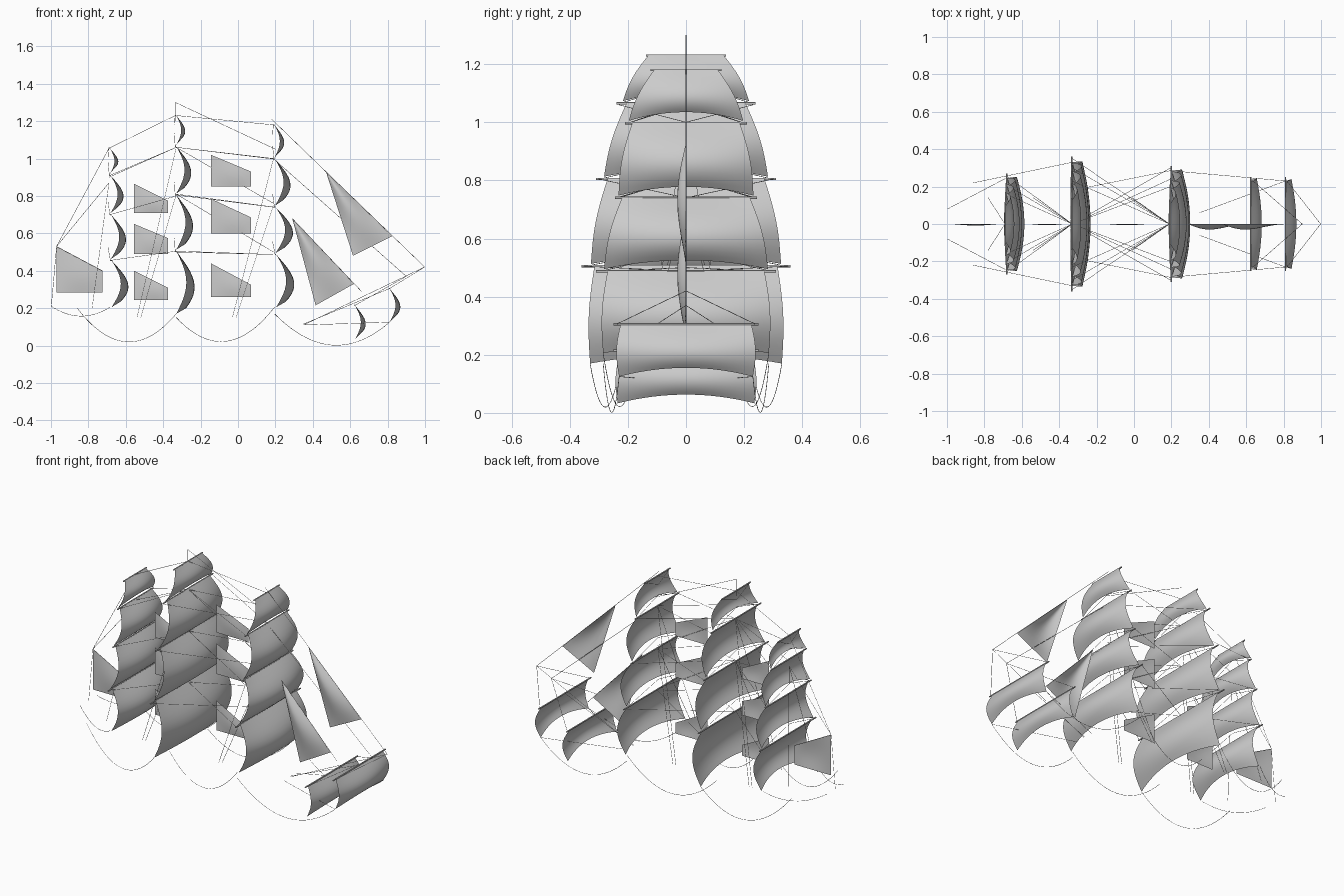
import bpy, math
from mathutils import Vector

if "Cube" in bpy.data.objects:
    bpy.data.objects.remove(bpy.data.objects["Cube"])


def grid_object(name, fn, nu, nv):
    vs = [fn(i / nu, j / nv) for j in range(nv + 1) for i in range(nu + 1)]
    w = nu + 1
    fs = [(j * w + i, j * w + i + 1, (j + 1) * w + i + 1, (j + 1) * w + i)
          for j in range(nv) for i in range(nu)]
    me = bpy.data.meshes.new(name)
    me.from_pydata(vs, [], fs)
    me.validate()
    me.polygons.foreach_set("use_smooth", [True] * len(me.polygons))
    ob = bpy.data.objects.new(name, me)
    bpy.context.collection.objects.link(ob)
    return ob


def square_sail(name, x, zt, zb, wt, wb, bulge, arch=0.03):
    # Billowing sail: leeches bow a little, the belly bows more, the foot arches up
    def fn(u, v):
        s = 2 * u - 1
        c = 1 - s * s
        half = wt + (wb - wt) * v + 0.012 * math.sin(math.pi * v)
        px = x + bulge * (0.55 * math.sin(math.pi * v) * (1 - c)
                          + math.sin(math.pi * 0.82 * v) * c)
        return (px, s * half, zt + (zb - zt) * v + arch * c * v * v)
    grid_object(name, fn, 20, 12)


def flat_sail(name, a, b, c, d, belly):
    # Fore-and-aft sail between four (x, z) corners, slightly bellied to -y
    def fn(u, v):
        p = (1 - v) * ((1 - u) * Vector(a) + u * Vector(b)) \
            + v * ((1 - u) * Vector(d) + u * Vector(c))
        return (p.x, -belly * math.sin(math.pi * u) * math.sin(math.pi * v), p.y)
    grid_object(name, fn, 10, 10)


def tubes(name, paths, radius, res=0):
    cu = bpy.data.curves.new(name, 'CURVE')
    cu.dimensions = '3D'
    cu.bevel_depth = radius
    cu.bevel_resolution = res
    cu.use_fill_caps = True
    for path in paths:
        sp = cu.splines.new('POLY')
        sp.points.add(len(path) - 1)
        for p, co in zip(sp.points, path):
            p.co = (*co, 1)
    ob = bpy.data.objects.new(name, cu)
    bpy.context.collection.objects.link(ob)
    bpy.ops.object.select_all(action='DESELECT')
    ob.select_set(True)
    bpy.context.view_layer.objects.active = ob
    bpy.ops.object.convert(target='MESH')


def pair(*pts):
    return [[(x, s * y, z) for x, y, z in pts] for s in (-1, 1)]


def sag(a, b, drop, n=20):
    a, b = Vector(a), Vector(b)
    return [a.lerp(b, i / n) - Vector((0, 0, drop * 4 * (i / n) * (1 - i / n)))
            for i in range(n + 1)]


# Masts: x, yard (z, half sail head, half yard), foot z, foot half width
masts = {
    "mizzen": (-0.685, [(1.055, .10, .11), (.91, .155, .17), (.70, .20, .22), (.455, .235, .27)], .205, .245),
    "main": (-0.33, [(1.23, .13, .138), (1.065, .205, .24), (.805, .27, .31), (.505, .315, .36)], .17, .33),
    "fore": (0.195, [(1.18, .11, .122), (.997, .185, .21), (.74, .22, .245), (.487, .27, .31)], .205, .285),
}
bulges = {"mizzen": (.045, .07, .08, .09), "main": (.048, .08, .09, .098),
          "fore": (.052, .083, .093, .097)}
levels = ["royal", "topgallant", "topsail", "course"]
yards, ropes = [], []
for mast, (x, ys, foot, wfoot) in masts.items():
    for i, (z, ws, wy) in enumerate(ys):
        last = i == 3
        zb = foot if last else ys[i + 1][0] + 0.008
        wb = wfoot if last else ys[i + 1][1] + 0.012
        xs = x + 0.006 * i * (mast != "main") * 0.5
        square_sail(f"{mast}_{levels[i]}_sail", xs, z, zb, ws, wb, bulges[mast][i])
        yards.append([(xs - 0.004, -wy, z), (xs - 0.004, wy, z)])
        # Lifts from the yard ends up to the mast
        ropes += pair((xs - 0.006, wy * .95, z), (x - 0.01, 0, z + 0.07 if i else z - 0.05))

# Sails under the bowsprit
square_sail("inner_sprit_sail", 0.625, 0.215, 0.033, .225, .235, .058)
square_sail("outer_sprit_sail", 0.81, 0.305, 0.125, .225, .23, .058)
yards.append([(0.625, -.25, .215), (0.625, .25, .215)])
yards.append([(0.81, -.25, .305), (0.81, .25, .305)])
tubes("yards", yards, 0.004, 2)

# Fore-and-aft sails
flat_sail("spanker_sail", (-.97, .53), (-.725, .40), (-.725, .285), (-.97, .285), .008)
for x0, x1, rows in [(-.555, -.375, [(.865, .775, .71), (.65, .575, .49), (.40, .31, .245)]),
                     (-.145, .07, [(1.02, .93, .85), (.785, .685, .60), (.44, .325, .26)])]:
    for i, (zl, zr, zb) in enumerate(rows):
        flat_sail(f"staysail_{'aft' if x0 < -.3 else 'mid'}_{i}",
                  (x0, zl), (x1, zr), (x1, zb), (x0, zb), .006)
flat_sail("inner_jib_sail", (.29, .68), (.29, .68), (.62, .33), (.415, .215), .03)
flat_sail("outer_jib_sail", (.47, .93), (.47, .93), (.825, .585), (.615, .48), .03)

# Stays along the centre line
for a, b in [((.18, 1.21), (.998, .42)), ((.2, .99), (.90, .37)), ((.29, .68), (.66, .29)),
             ((.998, .42), (.35, .11)), ((.81, .305), (.35, .115)),
             ((-.335, 1.3), (.2, 1.05)), ((-.33, 1.23), (.19, 1.18)), ((-.33, 1.06), (.19, .76)),
             ((-.335, 1.3), (-.335, 1.2)), ((-.69, 1.055), (-.335, 1.23)),
             ((-.69, .9), (-.33, 1.06)), ((-.97, .53), (-.69, 1.055)), ((-.97, .53), (-.69, .87)),
             ((-.97, .53), (-.725, .40)), ((-.97, .53), (-.998, .21)), ((-.33, .81), (.19, .5))]:
    ropes.append([(a[0], 0, a[1]), (b[0], 0, b[1])])

# Braces, backstays and bowsprit lifts
ropes += pair((-.33, .30, .805), (.19, 0, .74)) + pair((-.33, .35, .505), (.19, 0, .487))
ropes += pair((-.33, .23, 1.06), (.19, 0, 1.0)) + pair((.195, .24, .74), (-.33, 0, .81))
ropes += pair((.195, .30, .487), (-.33, 0, .50)) + pair((.195, .2, .997), (-.33, 0, 1.06))
ropes += pair((-.685, .26, .455), (-.33, 0, .505)) + pair((-.685, .21, .70), (-.33, 0, .80))
ropes += pair((-.685, .16, .91), (-.33, 0, 1.06))
for xt, zt, xb, zb in [(.19, 1.0, -.03, .15), (.19, .75, -.01, .15), (-.33, 1.06, -.54, .15),
                       (-.33, .81, -.52, .15), (-.69, .87, -.78, .2)]:
    ropes += pair((xt, 0, zt), (xb, .14, zb))
ropes += pair((.998, 0, .42), (.81, .24, .305)) + pair((.9, 0, .37), (.625, .24, .215))
ropes += pair((.81, .23, .125), (.35, .06, .11))

# Slack sheets and tacks on the lower corners
for a, b, d in [((-.33, .33, .17), (-.86, .22, .2), .165), ((.195, .285, .205), (-.33, .18, .15), .155),
                ((.195, .285, .17), (.81, .23, .125), .145), ((-.685, .245, .205), (-.998, .08, .21), .05)]:
    for s in (-1, 1):
        ropes.append(sag((a[0], a[1] * s, a[2]), (b[0], b[1] * s, b[2]), d))
tubes("rigging_ropes", ropes, 0.0011)
